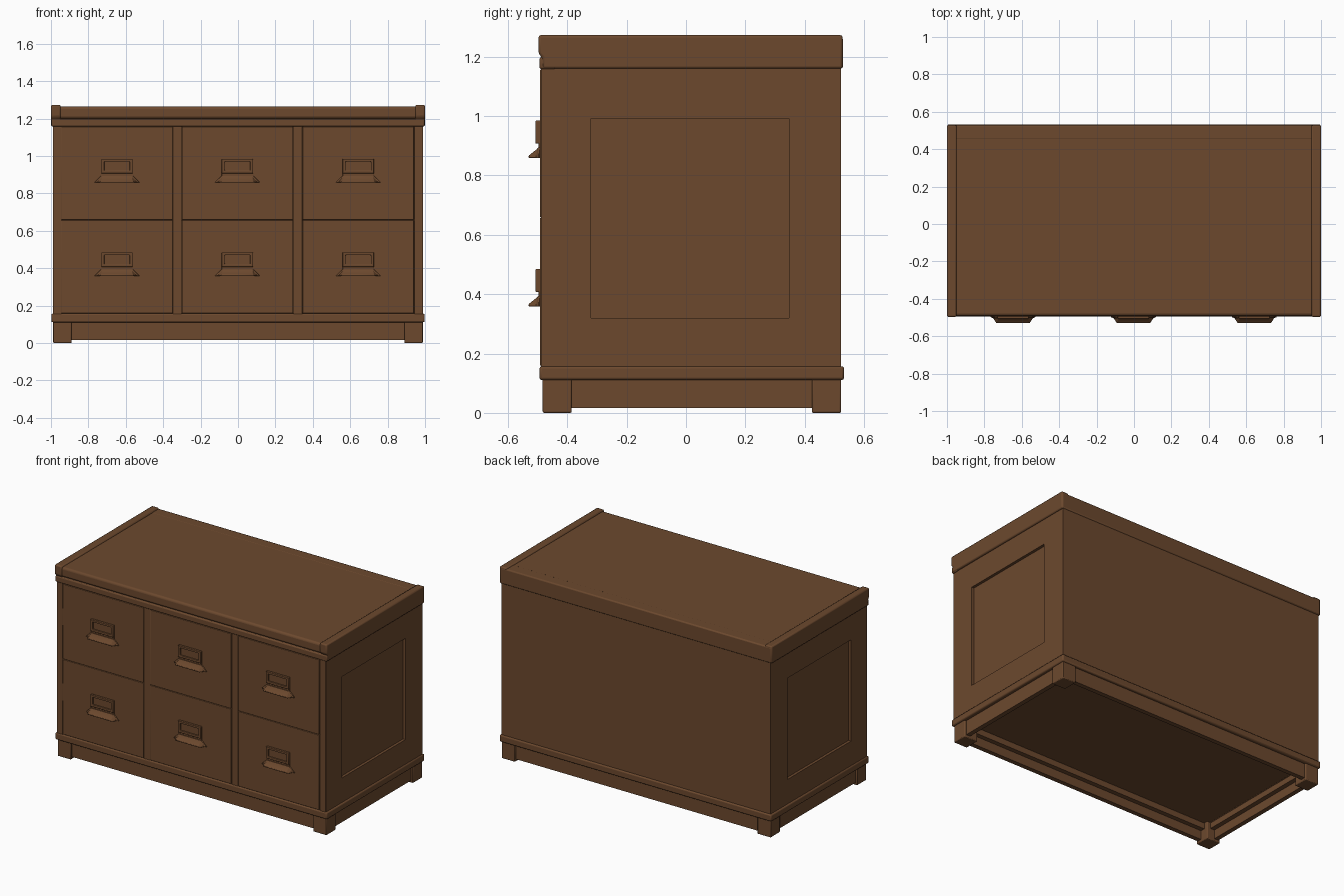
import bpy, bmesh
from mathutils import Vector

if "Cube" in bpy.data.objects:
    bpy.data.objects.remove(bpy.data.objects["Cube"])

# Single wood colour
BROWN = (0.15, 0.066, 0.027, 1)
wood = bpy.data.materials.new("brown wood")
wood.use_nodes = True
wood.diffuse_color = BROWN
wood.node_tree.nodes["Principled BSDF"].inputs["Base Color"].default_value = BROWN


def finish(name, bm, bevel=0.0, segments=2):
    """Turn a bmesh into a finished wooden part."""
    bmesh.ops.recalc_face_normals(bm, faces=bm.faces)
    mesh = bpy.data.meshes.new(name)
    bm.to_mesh(mesh)
    bm.free()
    mesh.materials.append(wood)
    ob = bpy.data.objects.new(name, mesh)
    bpy.context.collection.objects.link(ob)
    if bevel:
        mod = ob.modifiers.new("Bevel", "BEVEL")
        mod.width = bevel
        mod.segments = segments
        mod.limit_method = "ANGLE"
    bpy.ops.object.select_all(action="DESELECT")
    ob.select_set(True)
    bpy.context.view_layer.objects.active = ob
    bpy.ops.object.shade_smooth_by_angle()
    return ob


def box(name, x, y, z, bevel=0.0, segments=2):
    bm = bmesh.new()
    bmesh.ops.create_cube(bm, size=1)
    for v in bm.verts:
        v.co = Vector([(a + b) / 2 + c * (b - a) for c, (a, b) in zip(v.co, (x, y, z))])
    return finish(name, bm, bevel, segments)


def frame(name, axis, outer, inner, depth, bevel=0.0):
    """Rectangular ring; rectangles are (u0, u1, v0, v1) across the given axis."""
    def ring(rect, d):
        u0, u1, v0, v1 = rect
        points = []
        for u, v in ((u0, v0), (u1, v0), (u1, v1), (u0, v1)):
            co = [u, v]
            co.insert(axis, d)
            points.append(bm.verts.new(co))
        return points
    bm = bmesh.new()
    loops = [ring(outer, depth[0]), ring(outer, depth[1]),
             ring(inner, depth[1]), ring(inner, depth[0])]
    for a, b in zip(loops, loops[1:] + loops[:1]):
        for i in range(4):
            j = (i + 1) % 4
            bm.faces.new((a[i], a[j], b[j], b[i]))
    return finish(name, bm, bevel)


def prism(name, profile, x0, x1, bevel=0.0):
    """Extrude a (y, z) profile along x."""
    bm = bmesh.new()
    face = bm.faces.new([bm.verts.new((x0, y, z)) for y, z in profile])
    moved = bmesh.ops.extrude_face_region(bm, geom=[face])["geom"]
    bmesh.ops.translate(bm, vec=(x1 - x0, 0, 0),
                        verts=[g for g in moved if isinstance(g, bmesh.types.BMVert)])
    return finish(name, bm, bevel)


def cup_pull(name, x, z):
    """Flared pull: wide flange at the drawer, narrower lip at the front."""
    bm = bmesh.new()
    # Each section: bottom half-width, top half-width, y, height
    sections = [(0.121, 0.085, -0.491, 0.035), (0.121, 0.085, -0.499, 0.035),
                (0.108, 0.08, -0.503, 0.028), (0.09, 0.084, -0.53, 0.008)]
    rows = [[bm.verts.new((x + u, y, z + h)) for u, h in
             ((-low, 0), (-top, height), (top, height), (low, 0))]
            for low, top, y, height in sections]
    for r, s in zip(rows, rows[1:]):
        for i in range(4):
            j = (i + 1) % 4
            bm.faces.new((r[i], r[j], s[j], s[i]))
    bm.faces.new(rows[0])
    bm.faces.new(rows[-1])
    finish(name, bm, 0.002, 1)


BACK = 0.523

# Carcass and framed side panels
box("carcass", (-0.97, 0.97), (-0.47, BACK), (0.115, 1.2))
for side, s in (("left", 1), ("right", -1)):
    frame(side + "_side_frame", 0, (-0.488, BACK, 0.15, 1.165),
          (-0.32, 0.347, 0.32, 0.992), sorted((s * 0.965, s * 0.988)))
    box(side + "_front_stile", sorted((s * 0.943, s * 0.987)), (-0.489, -0.46),
        (0.15, 1.165), 0.002)

# Dividers between the drawer columns
for side, x in (("left", 0.32), ("right", -0.325)):
    box(side + "_divider", (x - 0.024, x + 0.024), (-0.488, -0.46), (0.15, 1.165), 0.002)

# Drawers with label holders and pulls
for col, x in (("right", -0.647), ("middle", -0.003), ("left", 0.643)):
    for row, z in (("lower", 0.159), ("upper", 0.659)):
        tag = row + "_" + col
        box(tag + "_drawer", (x - 0.2975, x + 0.2975), (-0.492, -0.46),
            (z, z + 0.498), 0.003)
        box(tag + "_backplate", (x - 0.084, x + 0.084), (-0.497, -0.49),
            (z + 0.215, z + 0.325), 0.002)
        frame(tag + "_label_holder", 1, (x - 0.084, x + 0.084, z + 0.248, z + 0.326),
              (x - 0.068, x + 0.068, z + 0.263, z + 0.311), (-0.507, -0.49), 0.003)
        cup_pull(tag + "_pull", x, z + 0.2)

# Top: moulded rail, slab, back rail and raised end rails
box("top_front_rail", (-0.998, 0.998), (-0.494, -0.44), (1.158, 1.199), 0.007)
box("top_slab", (-0.96, 0.96), (-0.491, 0.52), (1.2, 1.265), 0.014, 3)
box("top_back_rail", (-0.998, 0.998), (0.45, 0.529), (1.16, 1.266), 0.008)
end_profile = [(-0.485, 1.16), (0.528, 1.16), (0.528, 1.273), (-0.497, 1.273),
               (-0.497, 1.21), (-0.485, 1.198)]
prism("left_end_rail", end_profile, 0.948, 1.0, 0.008)
prism("right_end_rail", end_profile, -1.0, -0.948, 0.008)

# Base: moulding, recessed skirt, inner batten and corner feet
frame("base_moulding", 2, (-0.998, 0.998, -0.494, 0.533),
      (-0.91, 0.91, -0.41, 0.445), (0.111, 0.157), 0.008)
frame("skirt", 2, (-0.975, 0.975, -0.472, 0.513),
      (-0.945, 0.945, -0.442, 0.483), (0.016, 0.12))
frame("inner_batten", 2, (-0.95, 0.95, -0.447, 0.488),
      (-0.915, 0.915, -0.412, 0.453), (0.075, 0.12))
for side, s in (("left", 1), ("right", -1)):
    for end, y in (("front", (-0.483, -0.385)), ("back", (0.424, BACK))):
        box(end + "_" + side + "_foot", sorted((s * 0.89, s * 0.988)), y,
            (0, 0.12), 0.005)
